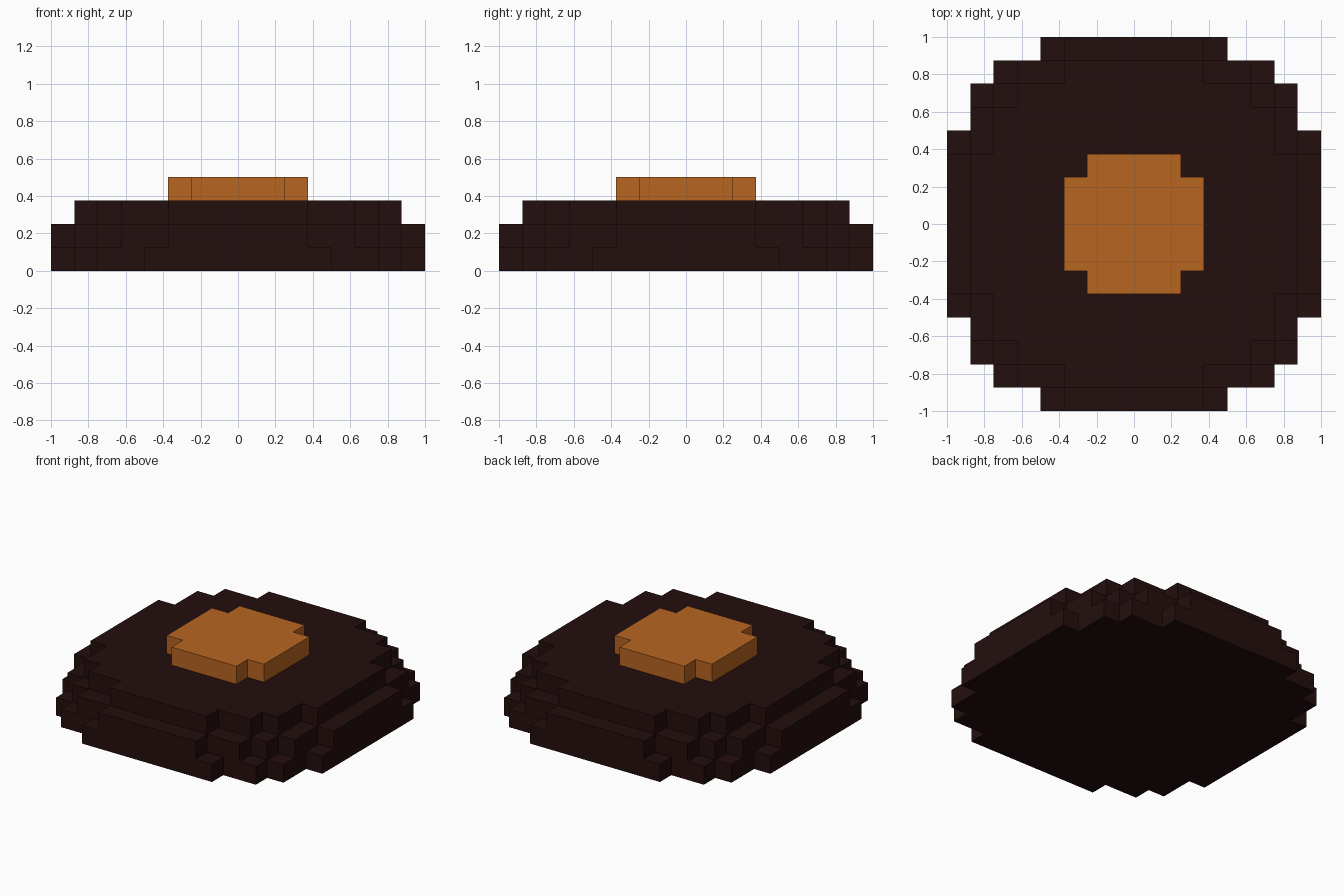
import bpy, bmesh, math
from mathutils import Vector

if "Cube" in bpy.data.objects:
    bpy.data.objects.remove(bpy.data.objects["Cube"])

CELL = 0.125

def material(name, rgb):
    m = bpy.data.materials.new(name)
    m.diffuse_color = (*rgb, 1)
    m.use_nodes = True
    m.node_tree.nodes["Principled BSDF"].inputs["Base Color"].default_value = m.diffuse_color
    return m

DARK = material("dark brown", (0.0165, 0.0045, 0.004))
ORANGE = material("burnt orange", (0.48, 0.13, 0.015))

def disc(layer, r2):
    """Blocks of one stepped round layer, by squared radius in block units."""
    return {(i, j, layer) for i in range(-8, 8) for j in range(-8, 8)
            if (i + .5) ** 2 + (j + .5) ** 2 <= r2}

# Three shrinking body layers and the raised cap
body = disc(0, 74) | disc(1, 65) | disc(2, 52)
cap = disc(3, 9)
solid = body | cap

def block_shell(name, cells, mat):
    """Outer skin of the blocks, with flat areas merged."""
    bm = bmesh.new()
    for c in sorted(cells):
        for axis in range(3):
            for sign in (-1, 1):
                n = list(c)
                n[axis] += sign
                if tuple(n) in solid:
                    continue
                mid = Vector(c) + Vector((.5, .5, .5))
                normal, u, v = Vector(), Vector(), Vector()
                normal[axis] = sign * .5
                u[(axis + 1) % 3] = .5
                v[(axis + 2) % 3] = .5 * sign
                ring = (-u - v, u - v, u + v, -u + v)
                bm.faces.new([bm.verts.new((mid + normal + p) * CELL) for p in ring])
    bmesh.ops.remove_doubles(bm, verts=bm.verts, dist=1e-4)
    bmesh.ops.dissolve_limit(bm, angle_limit=math.radians(1),
                             verts=bm.verts, edges=bm.edges)
    me = bpy.data.meshes.new(name)
    bm.to_mesh(me)
    bm.free()
    me.materials.append(mat)
    ob = bpy.data.objects.new(name, me)
    bpy.context.collection.objects.link(ob)

block_shell("stepped_body", body, DARK)
block_shell("raised_cap", cap, ORANGE)
